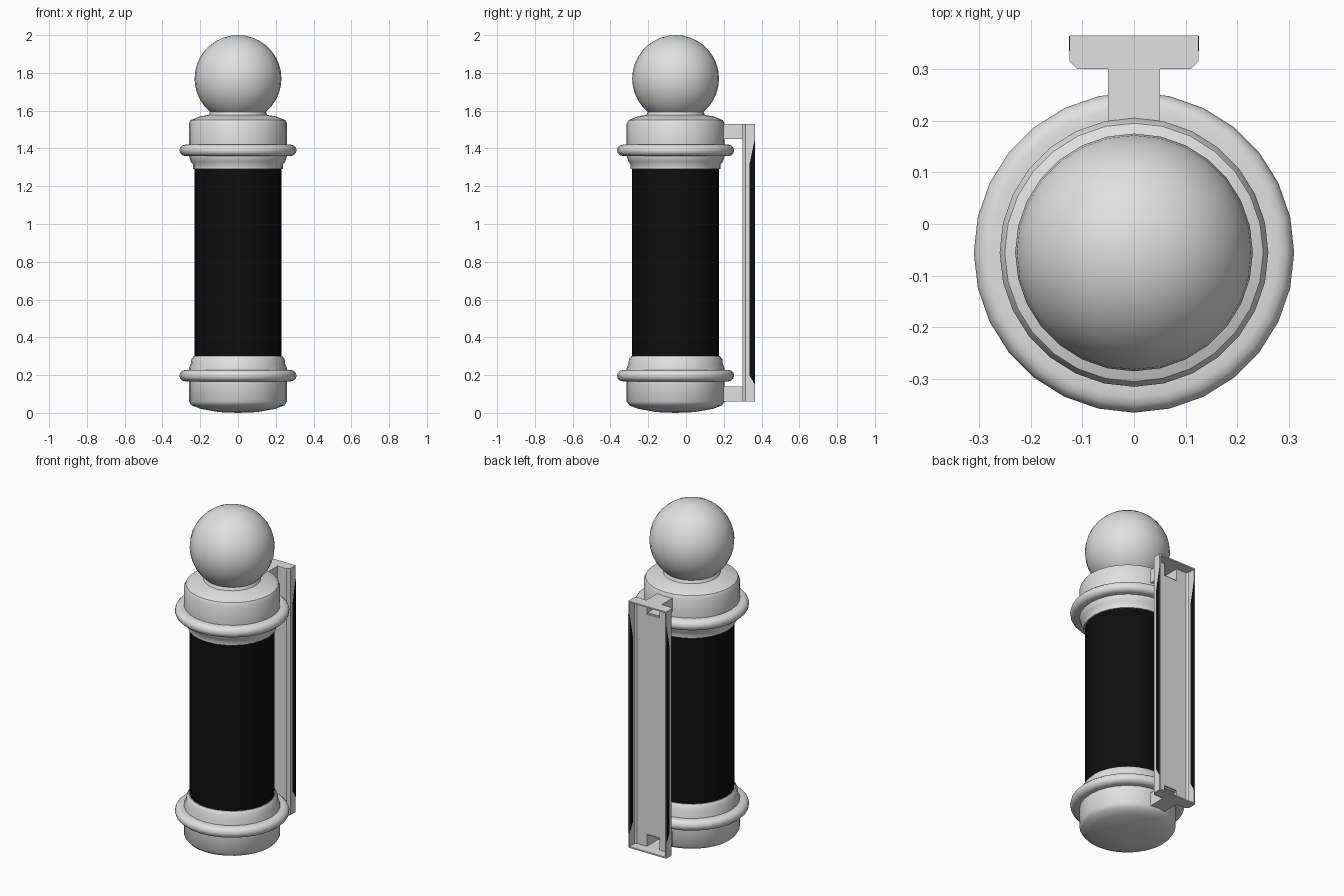
import bpy, bmesh, math

if "Cube" in bpy.data.objects:
    bpy.data.objects.remove(bpy.data.objects["Cube"], do_unlink=True)

AXIS_Y = -0.055          # centre line of the pole
SEGMENTS = 28


def make_material(name, value):
    mat = bpy.data.materials.new(name)
    mat.use_nodes = True
    colour = (value, value, value, 1)
    mat.diffuse_color = colour
    mat.node_tree.nodes["Principled BSDF"].inputs["Base Color"].default_value = colour
    return mat


PALE = make_material("pale grey", 0.75)
BLACK = make_material("black", 0.004)


def finish(name, bm, mat, smooth=False, mirror=False):
    """Turn a bmesh into a named object."""
    bmesh.ops.recalc_face_normals(bm, faces=bm.faces)
    mesh = bpy.data.meshes.new(name)
    bm.to_mesh(mesh)
    bm.free()
    mesh.materials.append(mat)
    obj = bpy.data.objects.new(name, mesh)
    bpy.context.collection.objects.link(obj)
    if mirror:
        obj.modifiers.new("mirror", "MIRROR")
    if smooth:
        bpy.ops.object.select_all(action="DESELECT")
        obj.select_set(True)
        bpy.context.view_layer.objects.active = obj
        bpy.ops.object.shade_smooth_by_angle(angle=math.radians(40))
    return obj


def lathe(name, profile, mat):
    """Spin an (r, z) profile round the pole's centre line."""
    bm = bmesh.new()
    verts = [bm.verts.new((r, AXIS_Y, z)) for r, z in profile]
    edges = [bm.edges.new(pair) for pair in zip(verts, verts[1:])]
    bmesh.ops.spin(bm, geom=verts + edges, cent=(0, AXIS_Y, 0), axis=(0, 0, 1),
                   angle=math.tau, steps=SEGMENTS)
    bmesh.ops.remove_doubles(bm, verts=bm.verts, dist=0.0005)
    return finish(name, bm, mat, smooth=True)


def prism(name, outline, low, high, axis="z", mat=PALE, mirror=False):
    """Extrude an outline: (x, y) along z, or (y, z) along x."""
    bm = bmesh.new()
    place = (lambda a, b: (a, b, low)) if axis == "z" else (lambda a, b: (low, a, b))
    face = bm.faces.new([bm.verts.new(place(a, b)) for a, b in outline])
    new = bmesh.ops.extrude_face_region(bm, geom=[face])["geom"]
    step = (0, 0, high - low) if axis == "z" else (high - low, 0, 0)
    bmesh.ops.translate(bm, vec=step, verts=[v for v in new if isinstance(v, bmesh.types.BMVert)])
    return finish(name, bm, mat, mirror=mirror)


def rect(x0, x1, y0, y1):
    return [(x0, y0), (x1, y0), (x1, y1), (x0, y1)]


# Dark tube
lathe("tube", [(0, 0.28), (0.23, 0.28), (0.23, 1.31), (0, 1.31)], BLACK)

# Base cup with its stepped upper lip
lathe("base_cup", [(0, 0), (0.1, 0.004), (0.2, 0.022), (0.245, 0.04), (0.26, 0.06),
                   (0.26, 0.235), (0.25, 0.26), (0.247, 0.285), (0.235, 0.3), (0.22, 0.3)], PALE)

# Top cap with its stepped lower lip
lathe("top_cap", [(0.22, 1.29), (0.238, 1.29), (0.238, 1.315), (0.25, 1.33), (0.26, 1.36),
                  (0.26, 1.53), (0.25, 1.55), (0.2, 1.57), (0.155, 1.577), (0.145, 1.6),
                  (0, 1.6)], PALE)

# Rounded collar rings
for ring_name, ring_z in (("lower_collar", 0.197), ("upper_collar", 1.39)):
    bead = [(0.28 + 0.03 * math.cos(t), ring_z + 0.03 * math.sin(t))
            for t in (math.radians(a) for a in range(-90, 91, 30))]
    lathe(ring_name, [(0.25, ring_z - 0.03)] + bead + [(0.25, ring_z + 0.03)], PALE)

# Ball finial
bm = bmesh.new()
bmesh.ops.create_uvsphere(bm, u_segments=SEGMENTS, v_segments=18, radius=0.23)
bmesh.ops.translate(bm, vec=(0, AXIS_Y, 1.77), verts=bm.verts)
finish("ball_finial", bm, PALE, smooth=True)

# Wall bracket: thin channel, open at the back, with chamfered front corners
LOW, HIGH, WALL, ARM = 0.06, 1.53, 0.008, 0.08
FRONT, BACK, SIDE, HALF = 0.3, 0.365, 0.125, 0.05
hole = HALF - WALL
half_outline = [(HALF, FRONT), (SIDE - 0.015, FRONT), (SIDE, FRONT + 0.015), (SIDE, BACK)]
half_inside = [(SIDE - WALL, BACK), (SIDE - WALL, FRONT + 0.018),
               (SIDE - 0.018, FRONT + WALL), (hole, FRONT + WALL), (hole, FRONT)]
prism("bracket_channel", half_outline + half_inside, LOW + WALL, HIGH - WALL, mirror=True)
prism("bracket_web", rect(-hole, hole, FRONT, FRONT + WALL), LOW + ARM, HIGH - ARM)
end_outline = half_outline + [(-x, y) for x, y in reversed(half_outline)]
prism("bracket_bottom", end_outline, LOW, LOW + WALL)
prism("bracket_top", end_outline, HIGH - WALL, HIGH)

# Hollow arms joining the bracket to the pole
for arm_name, z0 in (("lower_arm", LOW), ("upper_arm", HIGH - ARM)):
    prism(arm_name + "_sides", rect(hole, HALF, 0.18, FRONT), z0, z0 + ARM, mirror=True)
    for part, z in (("_floor", z0), ("_roof", z0 + ARM - WALL)):
        prism(arm_name + part, rect(-hole, hole, 0.18, FRONT), z, z + WALL)

# Black edge strips on both faces of each bracket flange
strip = [(BACK - 0.001, 0.15), (BACK - 0.001, 1.45), (0.335, 1.31), (0.335, 0.2)]
prism("outer_edge_strips", strip, SIDE - 0.001, SIDE + 0.001, "x", BLACK, True)
prism("inner_edge_strips", strip, SIDE - WALL - 0.001, SIDE - WALL + 0.001, "x", BLACK, True)
